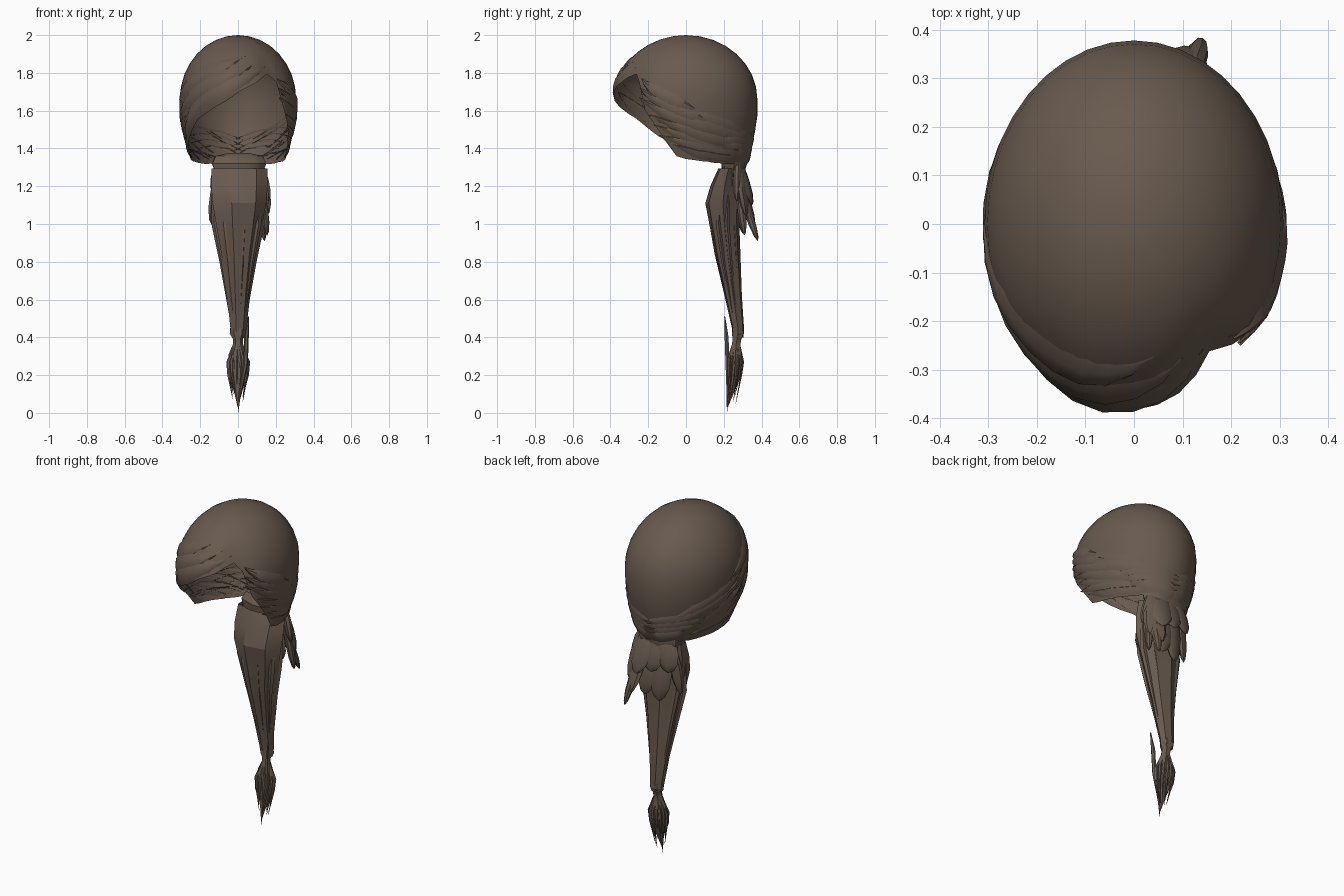
import bpy, bmesh, math, random
from mathutils import Vector

if "Cube" in bpy.data.objects:
    bpy.data.objects.remove(bpy.data.objects["Cube"])

random.seed(4)
brown = bpy.data.materials.new("dark_brown_hair")
brown.diffuse_color = (0.140, 0.103, 0.077, 1)
brown.use_nodes = True
brown.node_tree.nodes["Principled BSDF"].inputs["Base Color"].default_value = brown.diffuse_color


def lerp(keys, v):
    """Piecewise linear lookup in sorted (key, value) pairs."""
    if v <= keys[0][0]:
        return keys[0][1]
    for (a, p), (b, q) in zip(keys, keys[1:]):
        if v <= b:
            return p + (q - p) * (v - a) / (b - a)
    return keys[-1][1]


def make(name, verts, faces, angle=35):
    me = bpy.data.meshes.new(name)
    me.from_pydata([tuple(v) for v in verts], [], faces)
    bm = bmesh.new()
    bm.from_mesh(me)
    bmesh.ops.remove_doubles(bm, verts=bm.verts, dist=1e-5)
    bmesh.ops.recalc_face_normals(bm, faces=bm.faces)
    bm.to_mesh(me)
    bm.free()
    me.materials.append(brown)
    ob = bpy.data.objects.new(name, me)
    bpy.context.collection.objects.link(ob)
    bpy.ops.object.select_all(action='DESELECT')
    ob.select_set(True)
    bpy.context.view_layer.objects.active = ob
    bpy.ops.object.shade_smooth_by_angle(angle=math.radians(angle))
    return ob


def grid_faces(rows, cols, wrap, base=0):
    n = cols if wrap else cols - 1
    return [(base + r * cols + c, base + r * cols + (c + 1) % cols,
             base + (r + 1) * cols + (c + 1) % cols, base + (r + 1) * cols + c)
            for r in range(rows - 1) for c in range(n)]


# Head shape: angle 0 is the front, positive toward +x
RIM = [(-180, 1.31), (-110, 1.33), (-82, 1.35), (-70, 1.45), (-55, 1.54), (-40, 1.60),
       (-20, 1.66), (0, 1.70), (20, 1.75), (34, 1.80), (44, 1.77), (52, 1.62),
       (70, 1.46), (82, 1.35), (110, 1.33), (180, 1.31)]
TAPER = [(1.30, .78), (1.36, .83), (1.45, .91), (1.55, .98), (1.66, 1)]
PART = [(-40, 1), (-17, 1.035), (15, 1.01), (30, .97), (38, .92), (46, .97), (58, 1)]


def surf(az, z, off=0.0):
    if z > 1.66:
        f = math.sqrt(max(0, 1 - ((z - 1.66) / .34) ** 2))
    else:
        f = lerp(TAPER, z)
        if abs(az) > 120:
            f += .06 * (abs(az) - 120) / 60 * (1.66 - z) / .35
    if z < 1.93:
        f *= 1 - (1 - lerp(PART, az)) * min(1, (1.93 - z) / .12)
    a = math.radians(az)
    return Vector(((.308 * f + off) * math.sin(a), -(.378 * f + off) * math.cos(a), z + off * .3))


# Cap: hollow shell with the swept fringe cut into its rim
cols, rows = 40, 13
verts = []
for r in range(rows):
    for c in range(cols):
        az = -180 + 360 * c / cols
        rim = lerp(RIM, az)
        zmid = max(rim, 1.66)
        if r <= 8:                       # dome, evenly spaced by angle
            z = 1.66 + .34 * math.cos(math.acos(min(1, (zmid - 1.66) / .34)) * r / 8)
        else:
            z = zmid + (rim - zmid) * (r - 8) / (rows - 9)
        verts.append(surf(az, z))
make("hair_cap", verts, grid_faces(rows, cols, True), 35)


# Swept locks lying over the cap
def lock_on_cap(store, a0, z0, a1, z1, width, off=.012, sag=0.0):
    V, F = store
    n, base = 11, len(V)
    for i in range(n):
        t = i / (n - 1)
        az = a0 + (a1 - a0) * t
        z = z0 + (z1 - z0) * t - sag * math.sin(math.pi * t)
        w = width * min(1, .03 + 2.5 * t, .03 + 3 * (1 - t))
        fade = min(1, 4 * t, 4 * (1 - t))
        for k, o in ((-.5, -.004), (-.2, off), (.2, off), (.5, -.004)):
            V.append(surf(az, min(1.985, z + k * w), o * fade if o > 0 else o))
    F += grid_faces(n, 4, False, base)


fringe = ([], [])
for a0, z0, a1, z1, w in ((34, 1.83, -80, 1.50, .13), (24, 1.86, -92, 1.55, .13),
                          (10, 1.89, -100, 1.62, .12), (-20, 1.70, -84, 1.41, .10)):
    lock_on_cap(fringe, a0, z0, a1, z1, w, .008, -.02)
make("fringe_locks", *fringe)

sides = ([], [])
for s in (-1, 1):
    for i in range(5):
        lock_on_cap(sides, s * (66 - 4 * i * (s > 0)), 1.47 + .055 * i,
                    s * (140 + random.uniform(0, 30)), 1.35 + .025 * i, .10,
                    random.uniform(.005, .010), .02)
    for i in range(3):                   # wispy lower rim
        lock_on_cap(sides, s * (78 + 8 * i), 1.42 - .02 * i, s * (125 + 18 * i),
                    1.345, .06, .008, .01)
for i in range(3):
    lock_on_cap(sides, 47, 1.77 - .05 * i, 100 + 14 * i, 1.60 - .07 * i, .11, .010, .02)
make("side_locks", *sides)

# Hair band wrapping the nape below the smooth crown
nape = ([], [])
for s in (-1, 1):
    for i in range(4):
        lock_on_cap(nape, s * (95 + 9 * i), 1.50 - .035 * i, s * 192, 1.43 - .03 * i,
                    .11, .008 + .002 * i, .01)
make("nape_band", *nape)


# Tubes: stations are (x, y, z, half width, half depth)
def tube(store, stations, n=10, groove=0.0, turn=0.0):
    V, F = store
    base = len(V)
    for x, y, z, rx, ry in stations:
        for k in range(n):
            a = 2 * math.pi * k / n
            g = 1 - groove * (k % 2)
            dx, dy = rx * g * math.cos(a), ry * g * math.sin(a)
            c, s = math.cos(turn), math.sin(turn)
            V.append(Vector((x + dx * c - dy * s, y + dx * s + dy * c, z)))
    F += grid_faces(len(stations), n, True, base)


# Long tail, open on top, narrowing to the tie
tail = ([], [])
tube(tail, [(0, .225, 1.295, .155, .055), (0, .205, 1.20, .157, .078),
            (0, .195, 1.11, .150, .095), (0, .205, .98, .125, .08),
            (0, .22, .84, .097, .070), (0, .25, .62, .064, .047),
            (0, .275, .45, .045, .033), (0, .275, .40, .036, .03)], 14, .10)
make("long_tail", *tail, 25)

strands = ([], [])
for i in range(8):
    a = 2 * math.pi * i / 8 + .2
    cx, cy = math.cos(a), math.sin(a)
    z = random.uniform(1.1, 1.26)
    tube(strands, [(.130 * cx, .215 + .045 * cy, z, .012, .008),
                   (.113 * cx, .205 + .06 * cy, 1.0, .030, .016),
                   (.08 * cx, .225 + .05 * cy, .80, .020, .012),
                   (.038 * cx, .268 + .025 * cy, .48, .003, .003)], 6)
make("tail_strands", *strands)

# Neck of the tail, gathered under the nape
gather = ([], [])
tube(gather, [(0, .275, 1.375, .06, .02), (0, .265, 1.36, .13, .05), (0, .255, 1.32, .15, .07),
              (0, .25, 1.27, .13, .06), (0, .245, 1.2, .12, .04)], 14, .08)
make("nape_gather", *gather)

# Leaf-shaped locks hanging from the knot, overlapping and longer on the right
knot = ([], [])
for x0, x1, y1, ztop, ztip, w in (
        (-.07, -.14, .25, 1.34, 1.00, .035), (-.05, -.10, .31, 1.36, 1.14, .065),
        (-.04, -.03, .30, 1.27, .95, .065), (.0, .0, .335, 1.36, 1.13, .07),
        (.03, .06, .31, 1.25, .97, .065), (.04, .09, .35, 1.35, 1.10, .065),
        (.07, .12, .36, 1.25, .98, .05), (.09, .14, .38, 1.22, .91, .026),
        (.09, .15, .32, 1.33, 1.04, .045), (.11, .155, .31, 1.22, .94, .022),
        (.10, .16, .27, 1.34, 1.12, .03)):
    st = []
    for t, k in ((0, .4), (.2, .85), (.5, 1), (.75, .9), (.93, .5), (1, .04)):
        st.append((x0 + (x1 - x0) * t ** .7, .275 + (y1 - .275) * t, ztop + (ztip - ztop) * t,
                   w * k, .022 * k))
    tube(knot, st, 8, 0, -x0 * 5)
make("knot_locks", *knot)

# Pinched tie and brush-like tip
tip = ([], [])
tube(tip, [(0, .275, .46, .040, .030), (0, .275, .42, .044, .036), (0, .27, .39, .026, .026),
           (0, .265, .36, .028, .026), (0, .262, .31, .050, .038), (0, .26, .24, .055, .042),
           (0, .25, .17, .040, .034), (0, .237, .10, .018, .016), (0, .22, .03, .002, .002)],
     12, .12)
make("tip_tuft", *tip, 30)

wisps = ([], [])
for i in range(14):
    a = 2 * math.pi * i / 14
    cx, cy = math.cos(a), math.sin(a)
    end = random.uniform(.04, .15)
    tube(wisps, [(.018 * cx, .265 + .018 * cy, .36, .006, .005),
                 (.054 * cx, .260 + .042 * cy, .27, .010, .007),
                 (.050 * cx, .255 + .038 * cy, .20, .008, .005),
                 (.028 * cx, .240 + .024 * cy, end, .001, .001)], 5)
# stray strand that reaches the lowest point
tube(wisps, [(.055, .205, .51, .003, .003), (.045, .215, .40, .012, .012),
             (.04, .220, .25, .012, .012), (.01, .220, .10, .006, .006),
             (0, .217, 0, .001, .001)], 6)
make("tip_wisps", *wisps)
